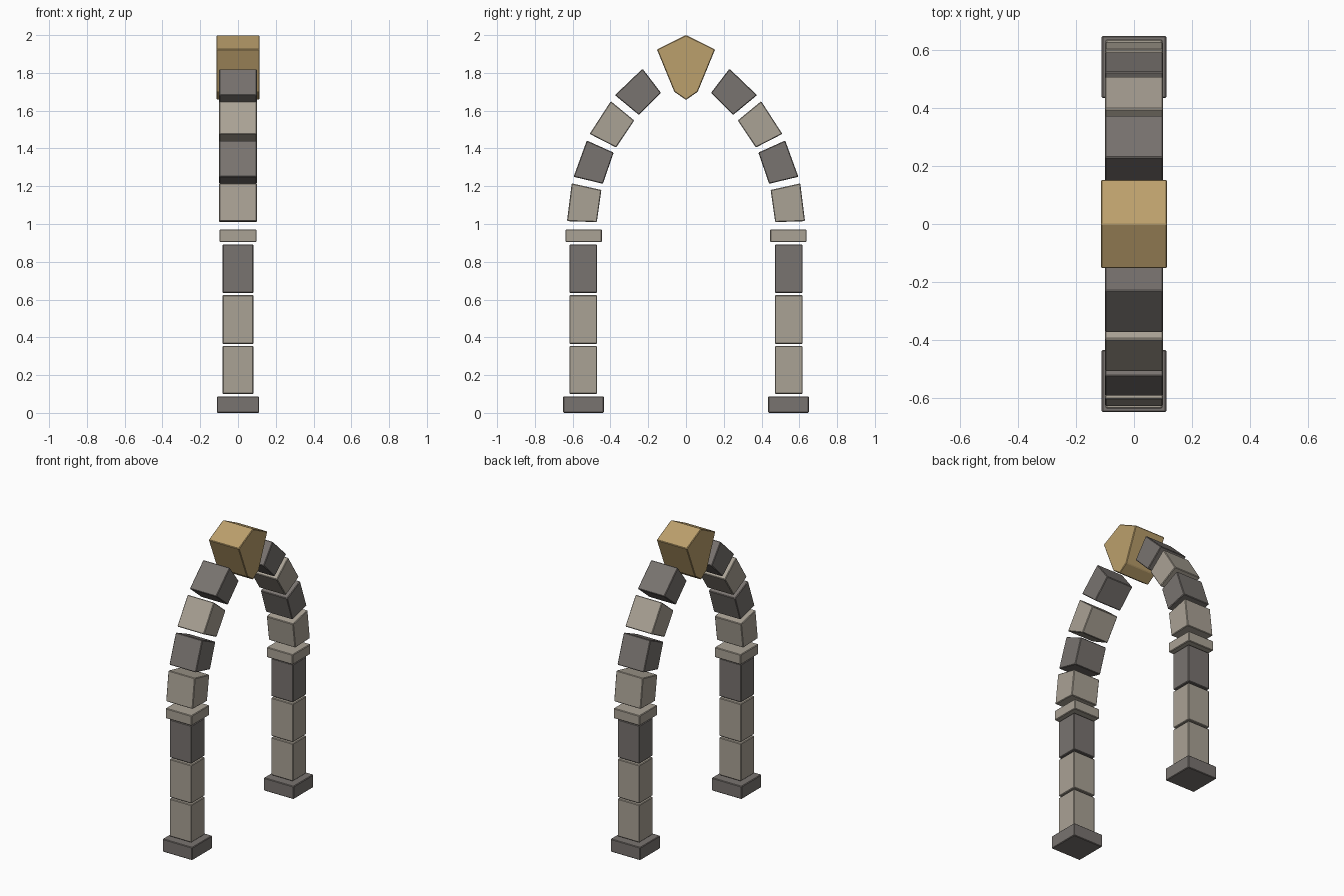
import bpy, bmesh

old = bpy.data.objects.get("Cube")
if old:
    bpy.data.objects.remove(old, do_unlink=True)


def material(name, rgb):
    m = bpy.data.materials.new(name)
    m.use_nodes = True
    m.diffuse_color = (*rgb, 1)
    m.node_tree.nodes["Principled BSDF"].inputs["Base Color"].default_value = (*rgb, 1)
    return m


LIGHT = material("light stone", (0.40, 0.36, 0.30))
DARK = material("dark stone", (0.19, 0.172, 0.16))
GOLD = material("golden stone", (0.50, 0.35, 0.15))


def stone(name, profile, half_width, mat):
    """Extrude a (y, z) profile along x and chip its edges slightly."""
    bm = bmesh.new()
    face = bm.faces.new([bm.verts.new((-half_width, y, z)) for y, z in profile])
    ext = bmesh.ops.extrude_face_region(bm, geom=[face])
    verts = [g for g in ext["geom"] if isinstance(g, bmesh.types.BMVert)]
    bmesh.ops.translate(bm, vec=(2 * half_width, 0, 0), verts=verts)
    bmesh.ops.recalc_face_normals(bm, faces=bm.faces[:])
    mesh = bpy.data.meshes.new(name)
    bm.to_mesh(mesh)
    bm.free()
    mesh.materials.append(mat)
    obj = bpy.data.objects.new(name, mesh)
    bpy.context.collection.objects.link(obj)
    bevel = obj.modifiers.new("worn edges", "BEVEL")
    bevel.width = 0.004
    bevel.segments = 1


def rect(y0, y1, z0, z1):
    return [(y0, z0), (y1, z0), (y1, z1), (y0, z1)]


# Pillar pieces: name, profile, half width, material
pillar = [
    ("plinth", rect(0.435, 0.65, 0, 0.087), 0.112, DARK),
    ("lower_block", rect(0.471, 0.617, 0.1, 0.355), 0.082, LIGHT),
    ("middle_block", rect(0.471, 0.617, 0.365, 0.624), 0.082, LIGHT),
    ("upper_block", rect(0.471, 0.617, 0.635, 0.892), 0.082, DARK),
    ("capital", rect(0.446, 0.638, 0.904, 0.972), 0.098, LIGHT),
]

# Wedge stones of the arch, springing to crown
wedges = [
    [(0.63, 1.015), (0.472, 1.01), (0.448, 1.18), (0.605, 1.215)],
    [(0.595, 1.25), (0.44, 1.213), (0.383, 1.378), (0.525, 1.442)],
    [(0.51, 1.477), (0.37, 1.405), (0.274, 1.548), (0.398, 1.65)],
    [(0.376, 1.682), (0.25, 1.578), (0.133, 1.695), (0.23, 1.822)],
]
arch = [("arch_stone_%d" % (i + 1), p, 0.1, DARK if i % 2 else LIGHT)
        for i, p in enumerate(wedges)]

# Mirror both sides across y
for side, sign in (("front", -1), ("back", 1)):
    for name, profile, width, mat in pillar + arch:
        stone(side + "_" + name, [(sign * y, z) for y, z in profile], width, mat)

# Keystone at the crown
stone("keystone", [(0, 2), (0.154, 1.924), (0.062, 1.7), (0, 1.657),
                   (-0.062, 1.7), (-0.154, 1.924)], 0.114, GOLD)
